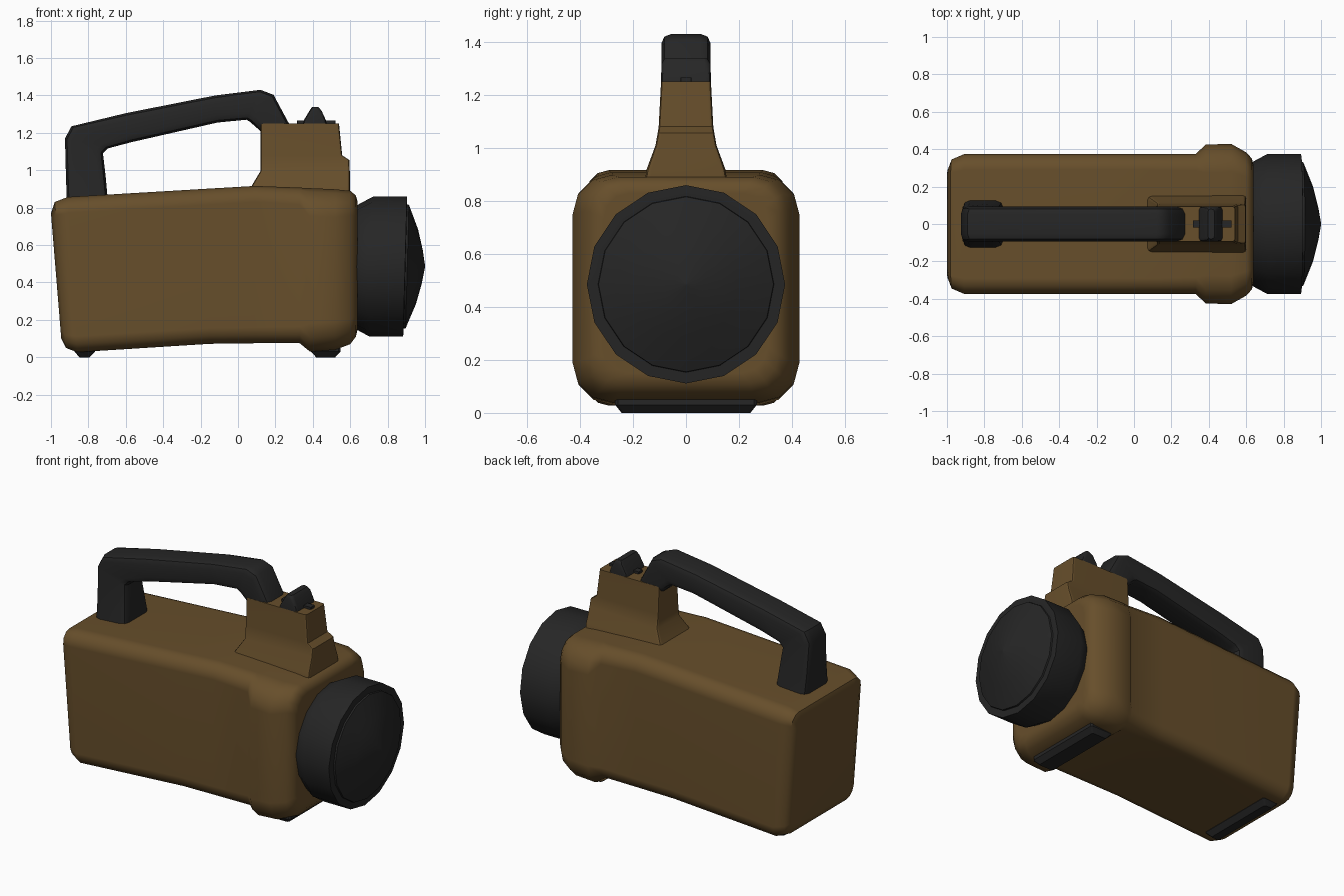
import bpy, bmesh, math
from mathutils import Vector


def material(name, rgb):
    m = bpy.data.materials.new(name)
    m.diffuse_color = (*rgb, 1)
    return m


BROWN = material("brown plastic", (0.135, 0.077, 0.024))
BLACK = material("black rubber", (0.019, 0.019, 0.019))


def ring(a, b, hw, r, seg):
    """Rounded rectangle across y, spanning the xz points a to b."""
    a, b = Vector((a[0], 0, a[1])), Vector((b[0], 0, b[1]))
    length = (b - a).length
    d = (b - a).normalized()
    r = min(r, hw, length / 2)
    mid = (a + b) / 2
    pts = []
    for q, (sy, sv) in enumerate(((1, 1), (-1, 1), (-1, -1), (1, -1))):
        for i in range(seg + 1):
            t = math.pi / 2 * (q + i / seg)
            y = sy * (hw - r) + r * math.cos(t)
            v = sv * (length / 2 - r) + r * math.sin(t)
            pts.append(mid + d * v + Vector((0, y, 0)))
    return pts


def loft(name, mat, sections, seg=3, angle=35):
    """Skin a row of sections (a, b, half width, corner radius)."""
    bm = bmesh.new()
    rows = [[bm.verts.new(p) for p in ring(*s, seg)] for s in sections]
    n = len(rows[0])
    for p, q in zip(rows, rows[1:]):
        for i in range(n):
            j = (i + 1) % n
            bm.faces.new((p[i], p[j], q[j], q[i]))
    bm.faces.new(rows[0])
    bm.faces.new(rows[-1])
    bmesh.ops.remove_doubles(bm, verts=bm.verts, dist=0.0005)
    bmesh.ops.recalc_face_normals(bm, faces=bm.faces)
    me = bpy.data.meshes.new(name)
    bm.to_mesh(me)
    bm.free()
    me.materials.append(mat)
    ob = bpy.data.objects.new(name, me)
    bpy.context.collection.objects.link(ob)
    bpy.ops.object.select_all(action='DESELECT')
    ob.select_set(True)
    bpy.context.view_layer.objects.active = ob
    bpy.ops.object.shade_smooth_by_angle(angle=math.radians(angle))
    wn = ob.modifiers.new("even shading", 'WEIGHTED_NORMAL')
    wn.keep_sharp = True
    return ob


# Main housing with slanted back and wider front collar
loft("housing", BROWN, [
    ((-0.945, 0.10), (-1.00, 0.77), 0.29, 0.05),
    ((-0.92, 0.05), (-0.98, 0.83), 0.345, 0.07),
    ((-0.86, 0.027), (-0.91, 0.857), 0.375, 0.085),
    ((-0.15, 0.072), (-0.15, 0.902), 0.375, 0.085),
    ((0.09, 0.075), (0.09, 0.916), 0.375, 0.085),
    ((0.33, 0.075), (0.33, 0.907), 0.375, 0.09),
    ((0.385, 0.03), (0.385, 0.904), 0.425, 0.15),
    ((0.52, 0.04), (0.52, 0.898), 0.428, 0.15),
    ((0.60, 0.07), (0.60, 0.89), 0.383, 0.13),
    ((0.63, 0.11), (0.63, 0.865), 0.35, 0.11),
    ((0.64, 0.15), (0.64, 0.83), 0.31, 0.10),
], angle=45)

# Raised block that carries the switch and the front of the handle
loft("switch_tower", BROWN, [
    ((0.06, 0.88), (0.60, 0.88), 0.155, 0.02),
    ((0.075, 0.92), (0.60, 0.92), 0.148, 0.02),
    ((0.12, 0.995), (0.597, 1.01), 0.115, 0.015),
    ((0.12, 1.05), (0.595, 1.055), 0.107, 0.015),
    ((0.12, 1.08), (0.557, 1.08), 0.103, 0.015),
    ((0.12, 1.25), (0.54, 1.25), 0.094, 0.015),
], seg=2)

# Carrying handle: sections run from the rear foot to the tower
loft("handle", BLACK, [
    ((-0.695, 0.83), (-0.915, 0.83), 0.13, 0.04),
    ((-0.708, 0.97), (-0.92, 0.97), 0.11, 0.04),
    ((-0.722, 1.09), (-0.925, 1.17), 0.095, 0.04),
    ((-0.695, 1.117), (-0.89, 1.235), 0.093, 0.04),
    ((-0.57, 1.15), (-0.60, 1.305), 0.093, 0.04),
    ((-0.11, 1.255), (-0.12, 1.40), 0.093, 0.04),
    ((0.045, 1.27), (0.12, 1.43), 0.093, 0.04),
    ((0.065, 1.258), (0.19, 1.403), 0.093, 0.04),
    ((0.125, 1.205), (0.275, 1.245), 0.093, 0.04),
    ((0.14, 1.19), (0.275, 1.225), 0.085, 0.04),
], seg=2, angle=40)


# Round lamp head, 16 sides, tilted slightly with height
def disc(x, r):
    tilt = 0.027 * r
    return ((x - tilt, 0.485 - r), (x + tilt, 0.485 + r), r, 9)


loft("lamp_head", BLACK, [disc(x, r) for x, r in (
    (0.60, 0.31), (0.64, 0.335), (0.712, 0.374), (0.893, 0.374), (0.895, 0.335))],
    seg=4, angle=30)
loft("lens", BLACK, [disc(x, r) for x, r in (
    (0.88, 0.335), (0.905, 0.33), (0.957, 0.20), (0.985, 0.09), (1.0, 0.004))],
    seg=4, angle=40)

# Rocker switch and its guide plate
loft("switch_knob", BLACK, [
    ((0.345, 1.24), (0.475, 1.24), 0.094, 0.02),
    ((0.352, 1.267), (0.470, 1.267), 0.094, 0.02),
    ((0.382, 1.318), (0.447, 1.318), 0.092, 0.02),
    ((0.395, 1.337), (0.43, 1.337), 0.08, 0.015),
], seg=2)
loft("switch_plate", BLACK, [
    ((0.315, 1.24), (0.52, 1.24), 0.02, 0.002),
    ((0.315, 1.265), (0.52, 1.265), 0.02, 0.002),
], seg=1)

# Rubber feet across the underside
for name, x0, x1, top in (("front_foot", 0.39, 0.548, 0.08),
                          ("rear_foot", -0.875, -0.765, 0.06)):
    loft(name, BLACK, [
        ((x0, top), (x1, top), 0.267, 0.01),
        ((x0, 0.03), (x1, 0.03), 0.267, 0.01),
        ((x0 + 0.028, 0), (x1 - 0.028, 0), 0.243, 0.01),
    ], seg=1)
